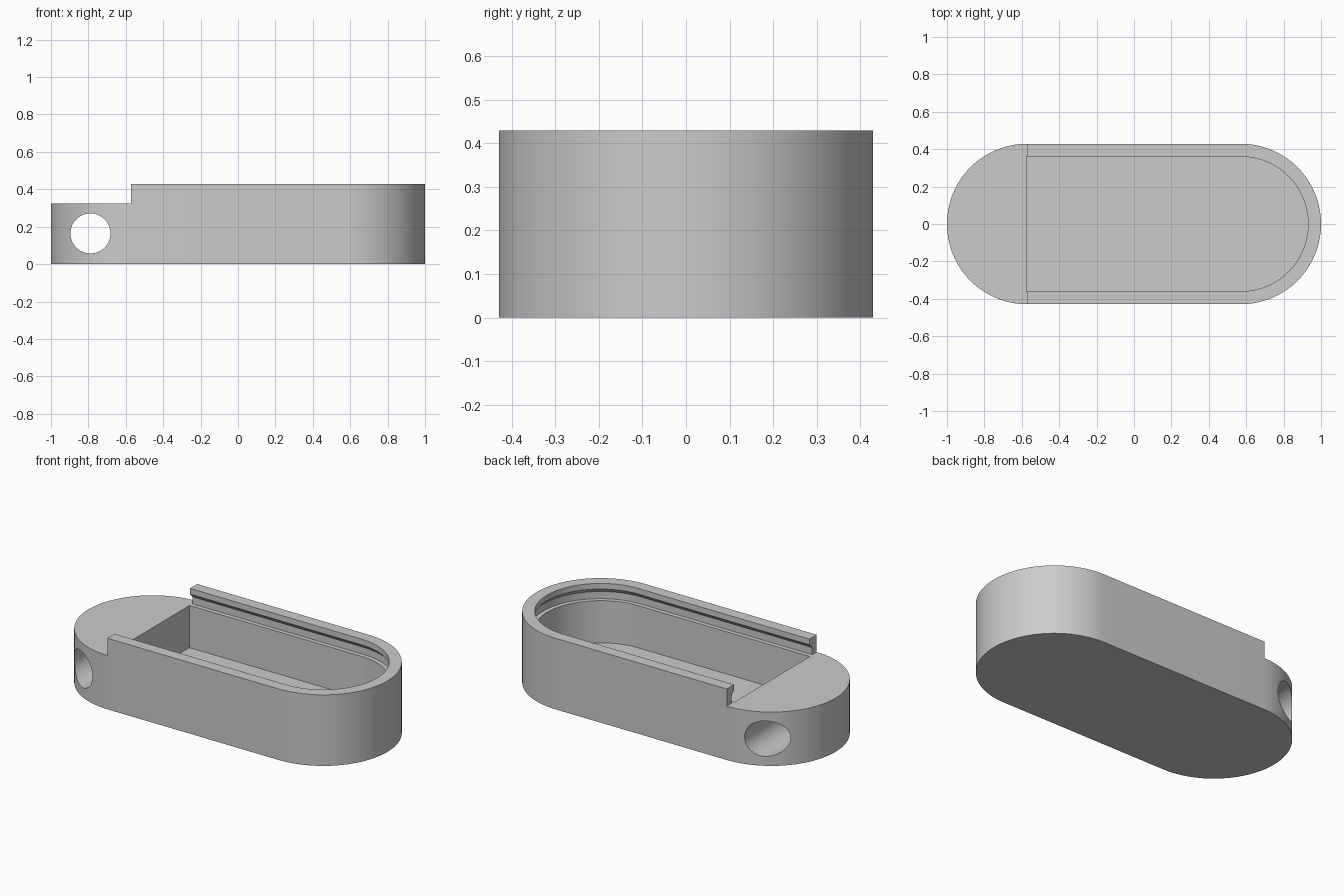
import bpy, bmesh
from math import pi, sin, cos, radians

if "Cube" in bpy.data.objects:
    bpy.data.objects.remove(bpy.data.objects["Cube"], do_unlink=True)

R, CX = 0.429, 0.571            # end radius and end centre
HEIGHT, STEP = 0.429, 0.325     # rim height and low end height
STEP_X = -0.573                 # where the low end begins
INNER, GROOVE = 0.36, 0.386     # pocket and groove half widths
FLOOR = 0.07

grey = bpy.data.materials.new("plain_grey")
grey.use_nodes = True
grey.diffuse_color = (0.6, 0.6, 0.6, 1)
grey.node_tree.nodes["Principled BSDF"].inputs["Base Color"].default_value = (0.6, 0.6, 0.6, 1)


def arc(cx, r, start, n=64):
    """Half circle in plan, anticlockwise."""
    return [(cx + r * cos(start + pi * i / n), r * sin(start + pi * i / n)) for i in range(n + 1)]


def loft(name, rings):
    """Closed solid through a stack of (outline, z) rings."""
    bm = bmesh.new()
    loops = [[bm.verts.new((x, y, z)) for x, y in pts] for pts, z in rings]
    for low, high in zip(loops, loops[1:]):
        for i in range(len(low)):
            bm.faces.new((low[i - 1], low[i], high[i], high[i - 1]))
    bm.faces.new(loops[0][::-1])
    bm.faces.new(loops[-1])
    bmesh.ops.recalc_face_normals(bm, faces=bm.faces)
    mesh = bpy.data.meshes.new(name)
    bm.to_mesh(mesh)
    bm.free()
    obj = bpy.data.objects.new(name, mesh)
    bpy.context.collection.objects.link(obj)
    mesh.materials.append(grey)
    return obj


def cut(target, cutter):
    """Subtract the cutter and remove it."""
    cutter.hide_render = True
    mod = target.modifiers.new("cut", "BOOLEAN")
    mod.operation, mod.solver, mod.object = "DIFFERENCE", "EXACT", cutter
    bpy.context.view_layer.objects.active = target
    bpy.ops.object.modifier_apply(modifier=mod.name)
    bpy.data.objects.remove(cutter, do_unlink=True)


# Body with two round ends
outline = arc(CX, R, -pi / 2) + arc(-CX, R, pi / 2)
body = loft("case_body", [(outline, 0), (outline, HEIGHT)])

# Lowered end
box = [(-1.2, -1), (STEP_X, -1), (STEP_X, 1), (-1.2, 1)]
cut(body, loft("step_cutter", [(box, STEP), (box, 1)]))


# Pocket with an undercut groove for a sliding lid
def pocket(w):
    return [(STEP_X - 0.003, -w)] + arc(CX, w, -pi / 2) + [(STEP_X - 0.003, w)]


profile = [(INNER, FLOOR), (INNER, STEP), (GROOVE, STEP), (GROOVE, 0.368), (INNER, 0.395), (INNER, 0.6)]
cut(body, loft("pocket_cutter", [(pocket(w), z) for w, z in profile]))

# Cross hole through the low end
bpy.ops.mesh.primitive_cylinder_add(vertices=64, radius=0.107, depth=2,
                                    location=(-0.789, 0, 0.164), rotation=(pi / 2, 0, 0))
hole = bpy.context.object
hole.name = "hole_cutter"
hole.data.materials.append(grey)
cut(body, hole)

# Smooth the curved walls, keep the edges sharp
bpy.ops.object.select_all(action="DESELECT")
body.select_set(True)
bpy.context.view_layer.objects.active = body
bpy.ops.object.shade_smooth_by_angle(angle=radians(30))
